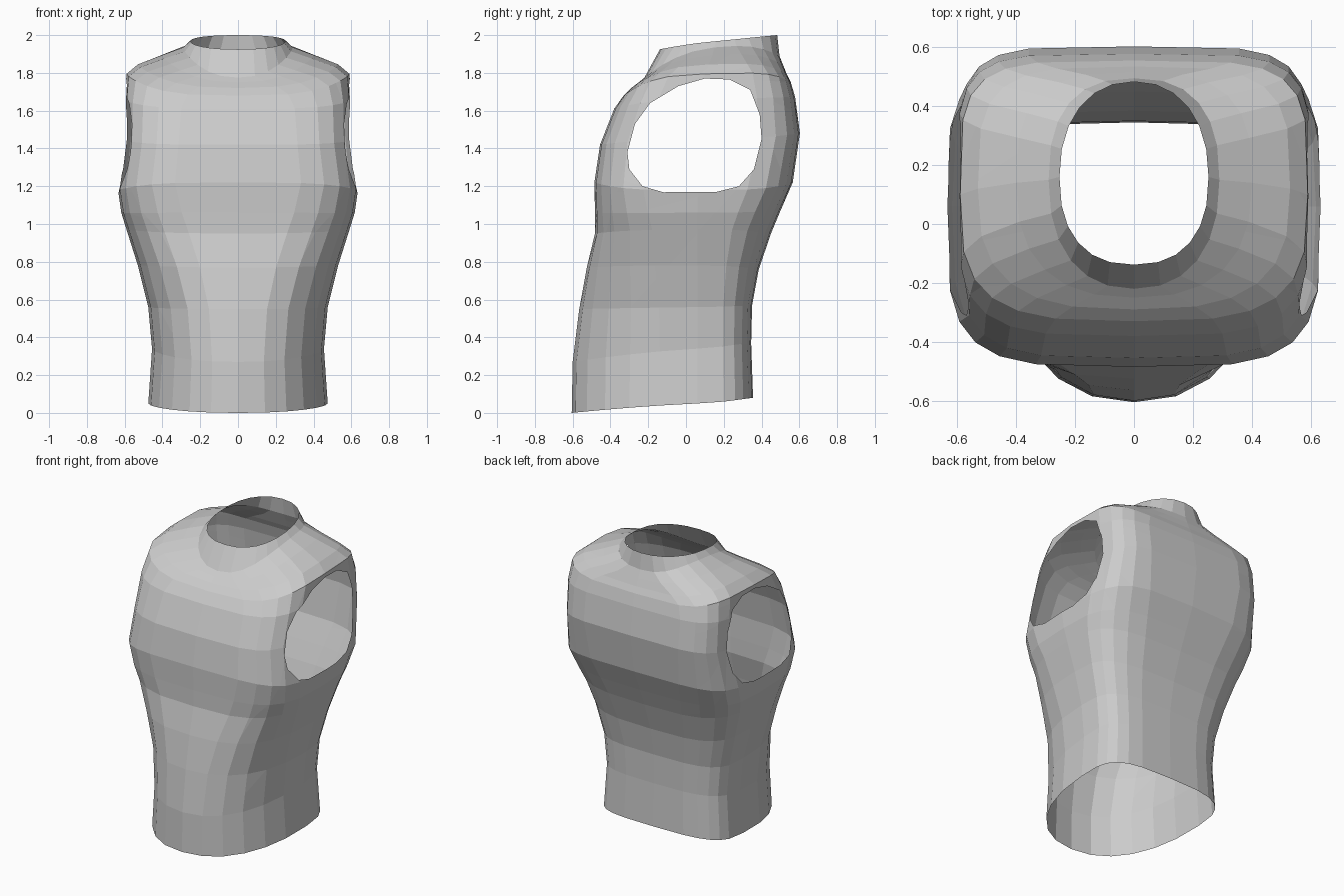
import bpy, bmesh
from math import sin, cos, pi
from mathutils import Vector

if "Cube" in bpy.data.objects:
    bpy.data.objects.remove(bpy.data.objects["Cube"])

SIDES = 24

# Torso rings: front y,z | back y,z | half width, side z | centre y | squareness front, back
RINGS = [
    (-.605, .00, .355, .08, .475, .05, .06, 2.25, 3.6),
    (-.60, .27, .345, .37, .455, .34, .06, 2.25, 3.6),
    (-.565, .55, .35, .57, .475, .56, .06, 2.4, 3.6),
    (-.525, .77, .385, .76, .53, .78, .06, 2.8, 3.6),
    (-.482, .95, .45, .95, .59, .97, .06, 3.3, 3.6),
    (-.482, 1.06, .50, 1.07, .618, 1.06, .06, 3.7, 3.8),
    (-.485, 1.22, .565, 1.22, .635, 1.18, .06, 4.2, 4.2),
    (-.455, 1.42, .603, 1.48, .60, 1.45, .06, 4.2, 5.2),
    (-.38, 1.61, .578, 1.67, .60, 1.66, .08, 3.9, 5.2),
    (-.33, 1.68, .555, 1.75, .59, 1.795, .10, 3.4, 4.6),
    (-.29, 1.72, .535, 1.79, .53, 1.845, .12, 2.9, 3.8),
    (-.25, 1.75, .515, 1.84, .40, 1.895, .14, 2.5, 3.0),
    (-.22, 1.775, .495, 1.89, .29, 1.935, .15, 2.3, 2.5),
    (-.138, 1.925, .483, 2.0, .253, 1.968, .16, 2.4, 2.2),
]

# Arm opening outline (y, z), convex
ARMHOLE = [(-.31, 1.38), (-.27, 1.53), (-.19, 1.64), (-.04, 1.73), (.10, 1.77),
           (.23, 1.765), (.34, 1.71), (.39, 1.58), (.40, 1.45), (.36, 1.29),
           (.28, 1.20), (.16, 1.17), (-.12, 1.168), (-.23, 1.20), (-.30, 1.29)]


def spow(v, e):
    return (1 if v > 0 else -1) * abs(v) ** e if abs(v) > 1e-9 else 0.0


def ring_point(ring, i):
    yf, zf, yb, zb, w, zs, yc, nf, nb = ring
    a = 2 * pi * i / SIDES
    c, s = cos(a), sin(a)
    n = nf if s < 0 else nb
    half = yc - yf if s < 0 else yb - yc
    z = zs + s * (zb - zf) / 2 + s * s * ((zf + zb) / 2 - zs)
    return w * spow(c, 2 / n), yc + half * spow(s, 2 / n), z


# Open body shell lofted from hem to collar
bm = bmesh.new()
rows = [[bm.verts.new(ring_point(r, i)) for i in range(SIDES)] for r in RINGS]
for lo, hi in zip(rows, rows[1:]):
    for i in range(SIDES):
        j = (i + 1) % SIDES
        bm.faces.new((lo[i], lo[j], hi[j], hi[i]))

# Trim an arm opening out of each side
for side in (-1, 1):
    inside = [f for f in bm.faces if f.calc_center_median().x * side > .35]
    for (y0, z0), (y1, z1) in zip(ARMHOLE, ARMHOLE[1:] + ARMHOLE[:1]):
        normal = Vector((0, -(z1 - z0), y1 - y0)).normalized()  # points outward
        origin = Vector((0, y0, z0))
        edges = {e for f in inside for e in f.edges}
        verts = {v for f in inside for v in f.verts}
        cut = bmesh.ops.bisect_plane(bm, geom=list(verts) + list(edges) + inside,
                                     dist=1e-5, plane_co=origin, plane_no=normal)
        inside = [g for g in cut['geom'] if isinstance(g, bmesh.types.BMFace)
                  and (g.calc_center_median() - origin).dot(normal) < 0]
    bmesh.ops.delete(bm, geom=inside, context='FACES')

bmesh.ops.recalc_face_normals(bm, faces=bm.faces[:])
mesh = bpy.data.meshes.new("sleeveless_torso")
bm.to_mesh(mesh)
bm.free()
bpy.context.collection.objects.link(bpy.data.objects.new("sleeveless_torso", mesh))
